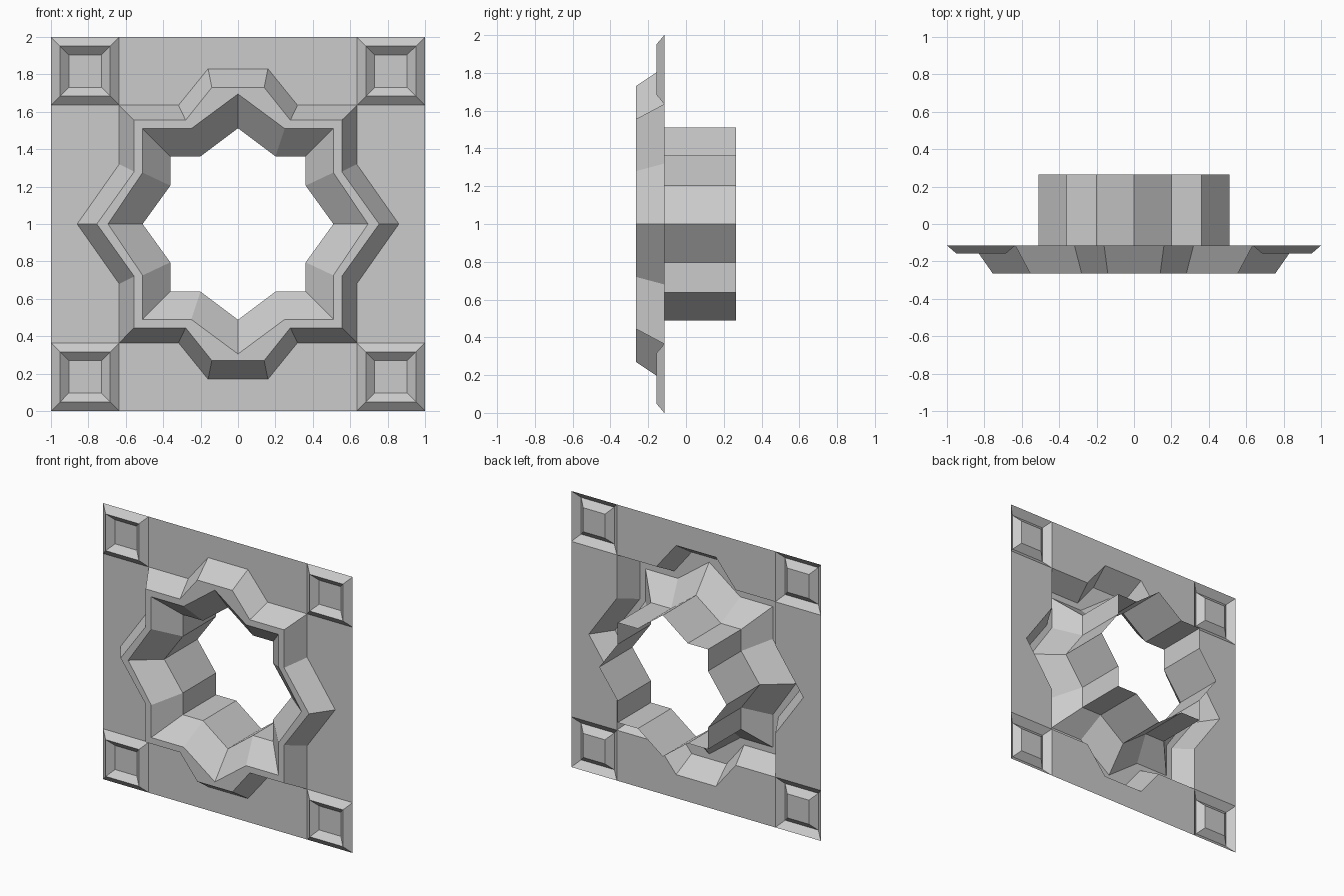
import bpy, bmesh

if "Cube" in bpy.data.objects:
    bpy.data.objects.remove(bpy.data.objects["Cube"])

BACK, LOW, FRONT = 0.265, -0.115, -0.265   # tube end, panel plane, ring face


def finish(name, bm):
    bmesh.ops.remove_doubles(bm, verts=bm.verts[:], dist=1e-4)
    mesh = bpy.data.meshes.new(name)
    bm.to_mesh(mesh)
    bm.free()
    obj = bpy.data.objects.new(name, mesh)
    bpy.context.collection.objects.link(obj)
    return obj


def loft(name, loops, cap=False):
    """Skin a chain of equal-count (points, y) loops, optionally closing the last."""
    bm = bmesh.new()
    rings = [[bm.verts.new((x, y, z)) for x, z in pts] for pts, y in loops]
    for a, b in zip(rings, rings[1:]):
        n = len(a)
        for i in range(n):
            j = (i + 1) % n
            bm.faces.new((a[i], a[j], b[j], b[i]))
    if cap:
        bm.faces.new(rings[-1])
    return finish(name, bm)


def star(quadrant):
    """Mirror a quarter outline into a full outline centred on z = 1."""
    q, r = quadrant, quadrant[::-1]
    pts = q + [(-x, z) for x, z in r] + [(-x, -z) for x, z in q] + [(x, -z) for x, z in r]
    return [(x, 1 + z) for x, z in pts]


# Quarter outlines of the eight-pointed star, outside to inside
base = [(0.86, 0), (0.635, 0.32), (0.635, 0.635), (0.318, 0.635), (0.16, 0.83)]
crest = [(0.755, 0), (0.555, 0.28), (0.555, 0.555), (0.28, 0.555), (0.14, 0.73)]
rim = [(0.695, 0), (0.51, 0.275), (0.51, 0.51), (0.25, 0.51), (0, 0.695)]
throat = [(0.51, 0), (0.362, 0.205), (0.362, 0.362), (0.2, 0.362), (0, 0.512)]

# Raised star frame with funnel, and the tube running back from it
loft("star_frame", [(star(base), LOW), (star(crest), FRONT),
                    (star(rim), FRONT), (star(throat), LOW)])
loft("star_tube", [(star(throat), LOW), (star(throat), BACK)])

# Flat panel pieces around the frame, between the corner blocks
side = [(0.635, 0.365), (1, 0.365), (1, 1.635), (0.635, 1.635),
        (0.635, 1.32), (0.86, 1), (0.635, 0.68)]
top = [(0.635, 1.635), (0.635, 2), (-0.635, 2), (-0.635, 1.635),
       (-0.318, 1.635), (-0.16, 1.83), (0.16, 1.83), (0.318, 1.635)]
for label, pts in (("side", side), ("end", top)):
    for turn, sign in (("a", 1), ("b", -1)):
        turned = [(sign * x, 1 + sign * (z - 1)) for x, z in pts]
        loft("panel_%s_%s" % (label, turn), [(turned, LOW)], cap=True)


# Corner blocks: shallow raised square rim with a sunken centre
def square(cx, cz, h):
    return [(cx - h, cz - h), (cx + h, cz - h), (cx + h, cz + h), (cx - h, cz + h)]


for cx in (-0.8175, 0.8175):
    for cz in (0.1825, 1.8175):
        loft("corner_block", [(square(cx, cz, 0.1825), LOW),
                              (square(cx, cz, 0.133), -0.157),
                              (square(cx, cz, 0.087), LOW)], cap=True)
